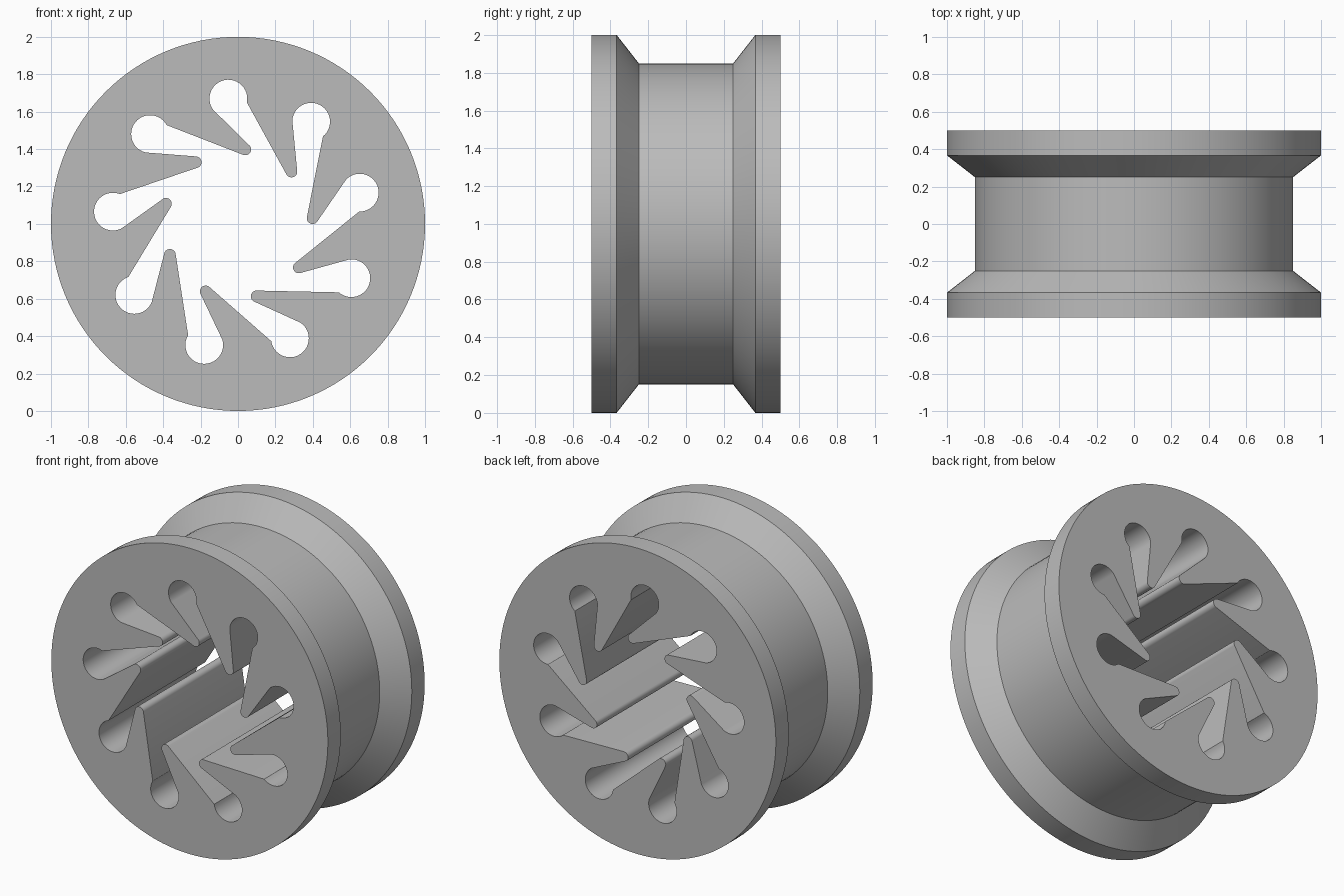
import bpy, bmesh, math
from mathutils import Vector

if "Cube" in bpy.data.objects:
    bpy.data.objects.remove(bpy.data.objects["Cube"])

grey = bpy.data.materials.new("plain grey")
grey.diffuse_color = (0.5, 0.5, 0.5, 1)
grey.use_nodes = True
grey.node_tree.nodes["Principled BSDF"].inputs["Base Color"].default_value = grey.diffuse_color


def make_object(name, bm):
    bmesh.ops.recalc_face_normals(bm, faces=bm.faces)
    mesh = bpy.data.meshes.new(name)
    bm.to_mesh(mesh)
    bm.free()
    mesh.materials.append(grey)
    obj = bpy.data.objects.new(name, mesh)
    bpy.context.collection.objects.link(obj)
    return obj


def loft(name, rings):
    """Join closed rings of points with side faces and cap both ends."""
    bm = bmesh.new()
    rows = [[bm.verts.new(p) for p in ring] for ring in rings]
    n = len(rows[0])
    for a, b in zip(rows, rows[1:]):
        for i in range(n):
            j = (i + 1) % n
            bm.faces.new((a[i], a[j], b[j], b[i]))
    bm.faces.new(rows[0])
    bm.faces.new(rows[-1])
    return make_object(name, bm)


def polar(r, deg):
    return Vector((r * math.cos(math.radians(deg)), r * math.sin(math.radians(deg))))


# Spool body: two rims with bevelled inner shoulders around a narrower drum
SEGS = 128
half = [(1.0, 0.5), (1.0, 0.367), (0.85, 0.25)]
profile = [(r, -y) for r, y in half] + [(r, y) for r, y in reversed(half)]
spool = loft("spool_body", [
    [(p.x, y, 1 + p.y) for p in (polar(r, 360 * i / SEGS) for i in range(SEGS))]
    for r, y in profile])

# Core opening: nine round pockets with slanted, round-tipped teeth between them
HOLE_R, TIP_R = 0.101, 0.031
outline = []
for k in range(9):
    ang = 94.4 - 40 * k
    hole = polar(0.672, ang)
    for i in range(25):                                   # pocket arc
        outline.append(hole + polar(HOLE_R, ang + 122 - 228 * i / 24))
    tip = polar(0.40, ang - 50)
    nxt = polar(0.672, ang - 40) + polar(HOLE_R, ang - 40 + 122)
    d_in, d_out = tip - outline[-1], nxt - tip
    a1 = math.degrees(math.atan2(d_in.y, d_in.x)) - 90
    a2 = math.degrees(math.atan2(d_out.y, d_out.x)) - 90
    sweep = (a2 - a1) % 360
    for i in range(13):                                   # tooth tip arc
        outline.append(tip + polar(TIP_R, a1 + sweep * i / 12))
cutter = loft("core_cutter", [[(p.x, y, 1 + p.y) for p in outline] for y in (-0.7, 0.7)])
cutter.hide_render = True

cut = spool.modifiers.new("core opening", "BOOLEAN")
cut.operation = "DIFFERENCE"
cut.solver = "EXACT"
cut.object = cutter
bpy.context.view_layer.objects.active = spool
spool.select_set(True)
bpy.ops.object.modifier_apply(modifier=cut.name)
bpy.data.objects.remove(cutter)
bpy.ops.object.shade_smooth_by_angle(angle=math.radians(25))
